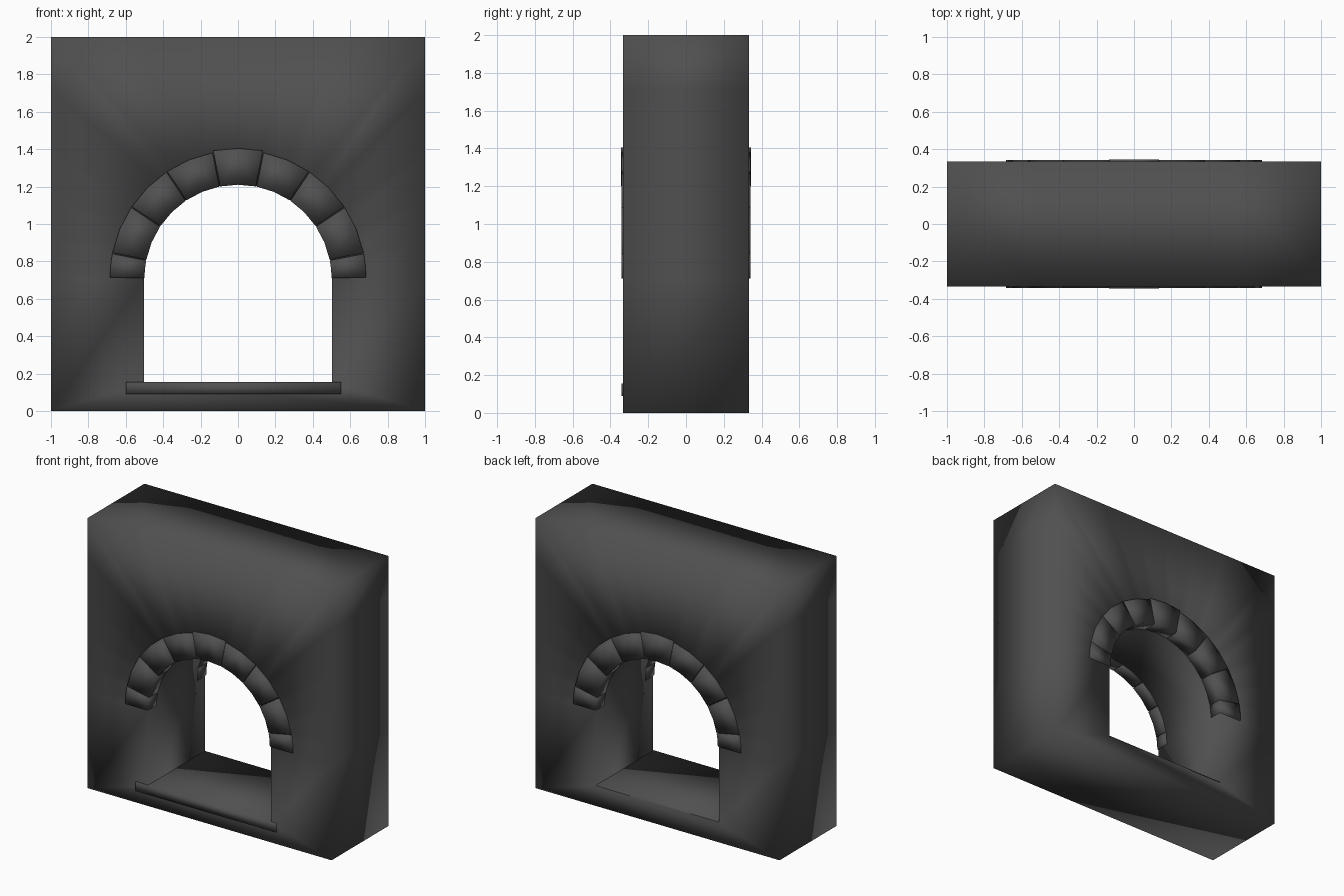
import bpy, bmesh, math

if "Cube" in bpy.data.objects:
    bpy.data.objects.remove(bpy.data.objects["Cube"])

HALF_D = 0.333    # half wall thickness
SPRING = 0.71     # height where the arch starts
FACE = 0.342      # how far the trim stands out from y = 0

stone = bpy.data.materials.new("dark grey stone")
stone.diffuse_color = (0.08, 0.08, 0.08, 1)
stone.use_nodes = True
stone.node_tree.nodes["Principled BSDF"].inputs["Base Color"].default_value = stone.diffuse_color


def finish(bm, name):
    bmesh.ops.recalc_face_normals(bm, faces=bm.faces)
    for f in bm.faces:
        f.smooth = True
    me = bpy.data.meshes.new(name)
    bm.to_mesh(me)
    bm.free()
    me.materials.append(stone)
    ob = bpy.data.objects.new(name, me)
    bpy.context.collection.objects.link(ob)
    return ob


def polar(r, deg):
    a = math.radians(deg)
    return (r * math.cos(a), SPRING + r * math.sin(a))


def extrude_profile(pts, y0, y1, name):
    bm = bmesh.new()
    a = [bm.verts.new((x, y0, z)) for x, z in pts]
    b = [bm.verts.new((x, y1, z)) for x, z in pts]
    n = len(pts)
    bm.faces.new(a)
    bm.faces.new(b[::-1])
    for i in range(n):
        j = (i + 1) % n
        bm.faces.new((a[i], b[i], b[j], a[j]))
    return finish(bm, name)


# Wall: arched opening loop joined to a rectangular outer loop
inner = [(0.502, 0.148)]
outer = [(1.0, 0.0)]
for i in range(17):
    deg = i * 11.25
    inner.append(polar(0.503, deg))
    c, s = math.cos(math.radians(deg)), math.sin(math.radians(deg))
    if i in (5, 11):                       # snap to the upper corners
        outer.append((math.copysign(1, c), 2.0))
    else:
        t = min(1 / max(abs(c), 1e-6), (2 - SPRING) / max(s, 1e-6))
        outer.append((c * t, SPRING + s * t))
inner.append((-0.502, 0.148))
outer.append((-1.0, 0.0))

bm = bmesh.new()
rings = [[bm.verts.new((x, y, z)) for x, z in loop]
         for loop, y in ((outer, -HALF_D), (outer, HALF_D),
                         (inner, HALF_D), (inner, -HALF_D))]
n = len(inner)
for k in range(4):
    p, q = rings[k], rings[(k + 1) % 4]
    for i in range(n):
        j = (i + 1) % n
        bm.faces.new((p[i], p[j], q[j], q[i]))
finish(bm, "wall")

# Arch stones on both faces, half stones at the feet
joints = [0] + [11.25 + 22.5 * i for i in range(8)] + [180]
for side, label in ((-1, "front"), (1, "back")):
    for i in range(9):
        a, b = joints[i], joints[i + 1]
        key = i == 4
        r_out = 0.695 if key else 0.685
        g = 0.25                            # narrow joint
        angs = [a + g, (a + b) / 2, b - g]
        pts = [polar(r_out, d) for d in angs] + [polar(0.5, d) for d in angs[::-1]]
        y_face = side * (FACE + (0.002 if key else 0))
        extrude_profile(pts, y_face, side * 0.24,
                        f"{label}_{'keystone' if key else 'arch_stone'}_{i}")

# Sill slab running through the opening, wider at the front
extrude_profile([(-0.6, 0.09), (0.55, 0.09), (0.55, 0.155), (-0.6, 0.155)],
                -FACE, 0.33, "sill")
